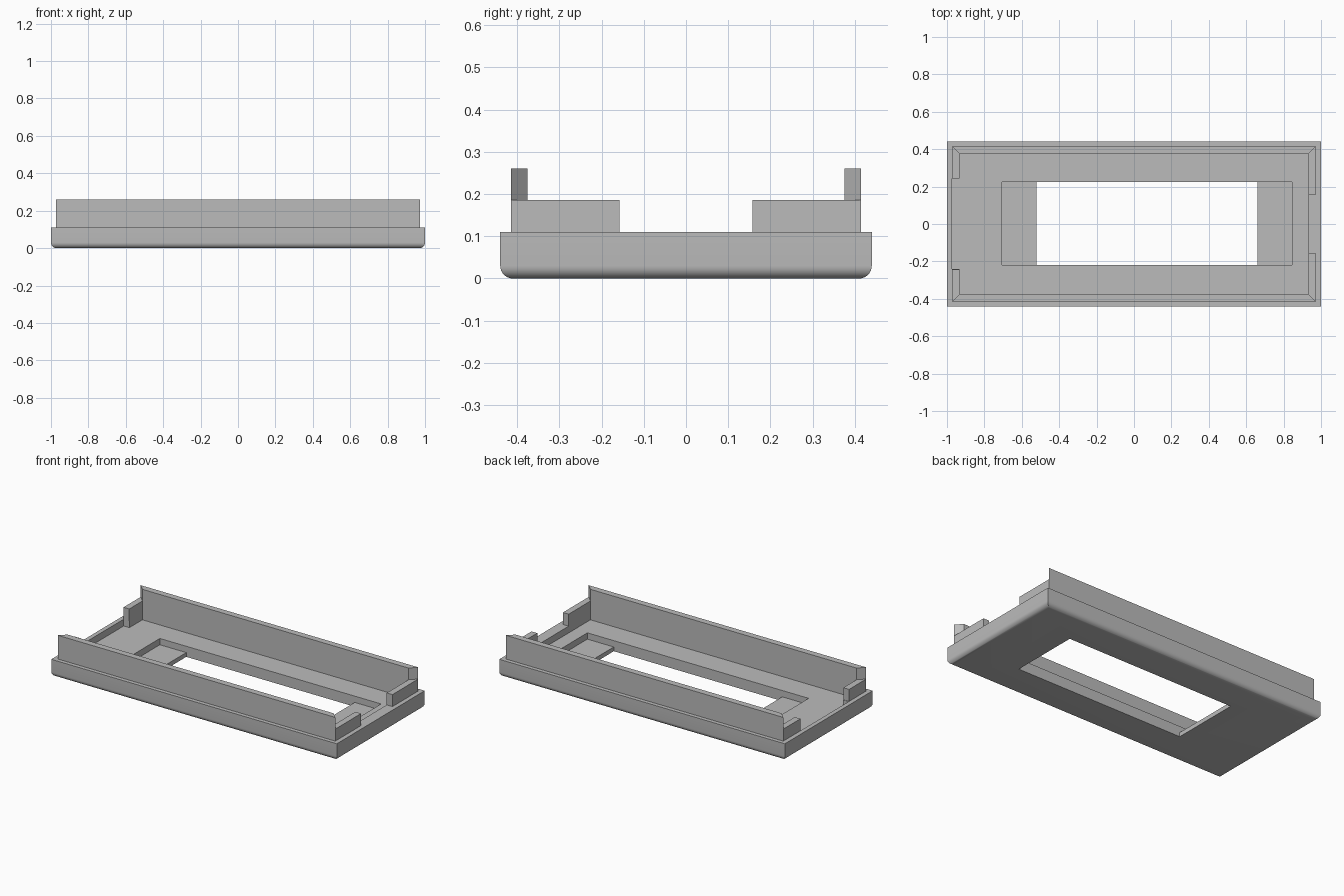
import bpy
import bmesh

cube = bpy.data.objects.get("Cube")
if cube:
    bpy.data.objects.remove(cube, do_unlink=True)

grey = bpy.data.materials.new("grey plastic")
grey.use_nodes = True
colour = (0.5, 0.5, 0.5, 1)
grey.diffuse_color = colour
grey.node_tree.nodes["Principled BSDF"].inputs["Base Color"].default_value = colour

HALF_X, HALF_Y, RIM_Z = 1.0, 0.44, 0.11
FLOOR_Z, LEDGE_Z = 0.067, 0.027
OUT_X, OUT_Y = 0.972, 0.415      # outer face of the raised walls
IN_X, IN_Y = 0.932, 0.375        # inner face of the raised walls


def prism(name, outline, z0, z1):
    """Extrude a plan outline between two heights."""
    bm = bmesh.new()
    face = bm.faces.new([bm.verts.new((x, y, z0)) for x, y in outline])
    top = bmesh.ops.extrude_face_region(bm, geom=[face])["geom"]
    verts = [v for v in top if isinstance(v, bmesh.types.BMVert)]
    bmesh.ops.translate(bm, verts=verts, vec=(0, 0, z1 - z0))
    bmesh.ops.recalc_face_normals(bm, faces=bm.faces)
    mesh = bpy.data.meshes.new(name)
    bm.to_mesh(mesh)
    bm.free()
    mesh.materials.append(grey)
    obj = bpy.data.objects.new(name, mesh)
    bpy.context.collection.objects.link(obj)
    return obj


def box(name, x0, x1, y0, y1, z0, z1):
    return prism(name, [(x0, y0), (x1, y0), (x1, y1), (x0, y1)], z0, z1)


# Tray with rounded lower edges
tray = box("tray", -HALF_X, HALF_X, -HALF_Y, HALF_Y, 0, RIM_Z)
bm = bmesh.new()
bm.from_mesh(tray.data)
low = [e for e in bm.edges if all(v.co.z < 0.001 for v in e.verts)]
bmesh.ops.bevel(bm, geom=low, offset=0.03, segments=8, profile=0.5, affect='EDGES')
bm.to_mesh(tray.data)
bm.free()

# Floor recess, end notch, stepped ledge and through window
cutters = [
    box("recess_cutter", -IN_X, IN_X, -IN_Y, IN_Y, FLOOR_Z, 0.5),
    box("notch_cutter", -OUT_X, -0.8, -0.24, 0.245, FLOOR_Z, 0.5),
    box("ledge_cutter", -0.705, 0.845, -0.22, 0.225, LEDGE_Z, 0.5),
    box("window_cutter", -0.52, 0.66, -0.22, 0.225, -0.5, 0.5),
]
bpy.context.view_layer.objects.active = tray
tray.select_set(True)
for cutter in cutters:
    cutter.hide_render = True
    mod = tray.modifiers.new("cut", 'BOOLEAN')
    mod.operation = 'DIFFERENCE'
    mod.solver = 'EXACT'
    mod.object = cutter
    bpy.ops.object.modifier_apply(modifier=mod.name)
    bpy.data.objects.remove(cutter, do_unlink=True)
bpy.ops.object.shade_smooth_by_angle(angle=0.6)

# Tall side walls with mitred ends, and low corner tabs at each end
for sy, side in ((-1, "front"), (1, "back")):
    prism(side + "_wall", [(-OUT_X, sy * OUT_Y), (OUT_X, sy * OUT_Y),
                           (IN_X, sy * IN_Y), (-IN_X, sy * IN_Y)], RIM_Z, 0.26)
    for sx, end, gap in ((-1, "right", 0.243), (1, "left", 0.157)):
        prism(f"{side}_{end}_tab", [(sx * OUT_X, sy * OUT_Y), (sx * OUT_X, sy * gap),
                                    (sx * IN_X, sy * gap), (sx * IN_X, sy * IN_Y)],
              RIM_Z, 0.186)
